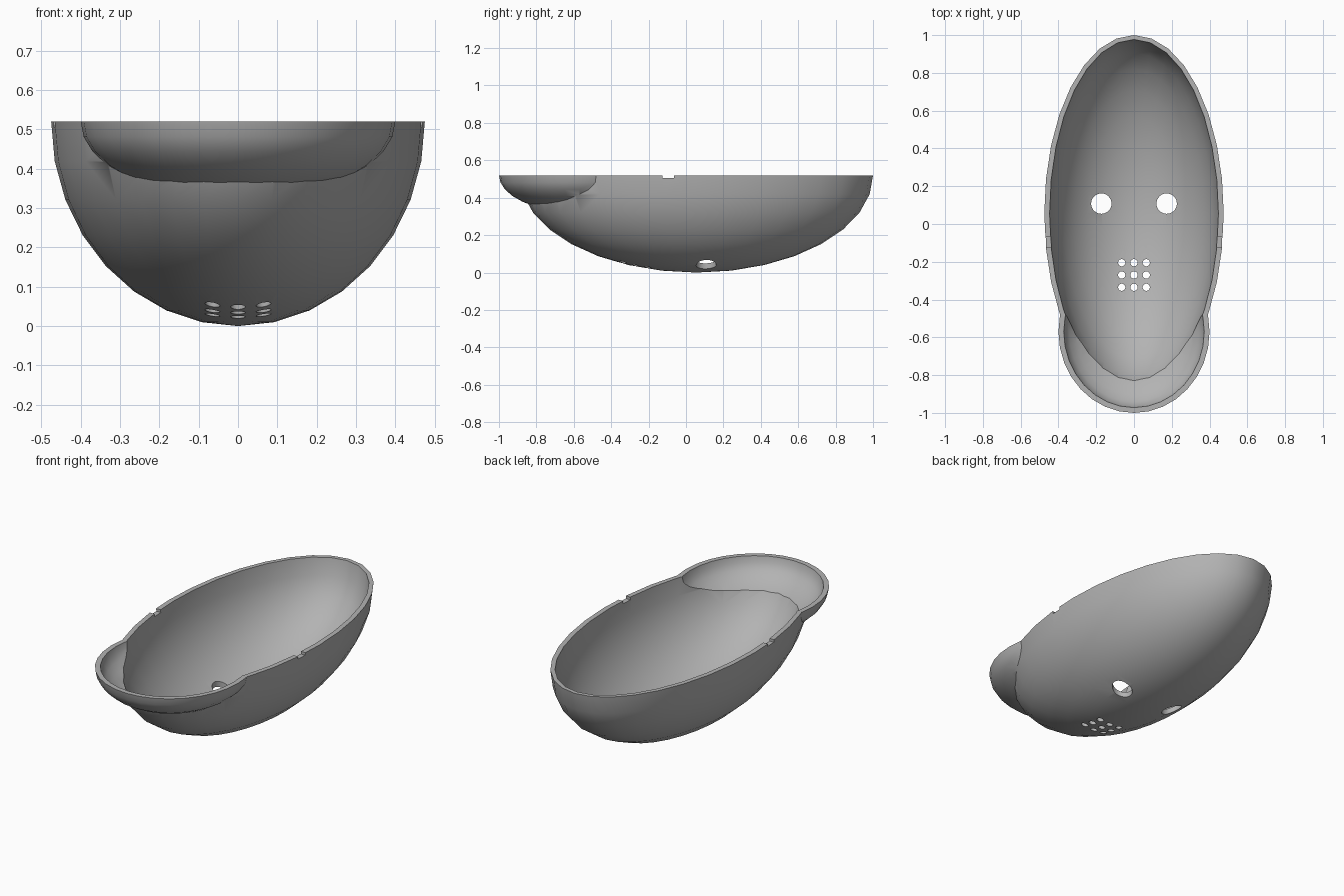
import bpy

RIM_Z = 0.52

cube = bpy.data.objects.get("Cube")
if cube:
    bpy.data.objects.remove(cube)

# Single grey plastic
grey = bpy.data.materials.new("grey plastic")
grey.use_nodes = True
colour = (0.45, 0.45, 0.45, 1)
grey.diffuse_color = colour
grey.node_tree.nodes["Principled BSDF"].inputs["Base Color"].default_value = colour


def finish(name, scale):
    obj = bpy.context.object
    obj.name = name
    obj.scale = scale
    bpy.ops.object.transform_apply(location=False, rotation=False, scale=True)
    obj.data.materials.append(grey)
    return obj


def ellipsoid(name, y, scale):
    bpy.ops.mesh.primitive_uv_sphere_add(segments=32, ring_count=16, radius=1,
                                         location=(0, y, RIM_Z))
    return finish(name, scale)


def box(name, location, size):
    bpy.ops.mesh.primitive_cube_add(size=1, location=location)
    return finish(name, size)


def hole(name, x, y, radius):
    bpy.ops.mesh.primitive_cylinder_add(vertices=32, radius=radius, depth=0.5,
                                        location=(x, y, 0.1))
    return finish(name, (1, 1, 1))


def combine(target, other, operation):
    """Apply a boolean and discard the helper."""
    mod = target.modifiers.new(operation, 'BOOLEAN')
    mod.operation = operation
    mod.solver = 'EXACT'
    mod.object = other
    bpy.context.view_layer.objects.active = target
    bpy.ops.object.modifier_apply(modifier=mod.name)
    bpy.data.objects.remove(other)


# Outer shell: long face joined with a shallow chin
mask = ellipsoid("mask_shell", 0.055, (0.475, 0.945, 0.52))
combine(mask, ellipsoid("chin", -0.57, (0.40, 0.43, 0.20)), 'UNION')

# Hollow inside
hollow = ellipsoid("hollow", 0.055, (0.447, 0.922, 0.492))
combine(hollow, ellipsoid("chin_hollow", -0.57, (0.372, 0.402, 0.172)), 'UNION')
combine(mask, hollow, 'DIFFERENCE')

# Flat open rim with a strap notch across both sides
combine(mask, box("rim_cut", (0, 0, RIM_Z + 0.5), (3, 3, 1)), 'DIFFERENCE')
combine(mask, box("notch_cut", (0, -0.095, RIM_Z), (2, 0.06, 0.03)), 'DIFFERENCE')

# Eye holes
for side in (-1, 1):
    combine(mask, hole("eye_cut", side * 0.173, 0.108, 0.054), 'DIFFERENCE')

# Mouth grille of breathing holes
for col in (-1, 0, 1):
    for row in (-1, 0, 1):
        combine(mask, hole("mouth_cut", col * 0.065, -0.27 + row * 0.065, 0.019),
                'DIFFERENCE')

# Smooth shell, crisp rim and hole edges
bpy.ops.object.select_all(action='DESELECT')
mask.select_set(True)
bpy.context.view_layer.objects.active = mask
bpy.ops.object.shade_smooth_by_angle(angle=0.6)
